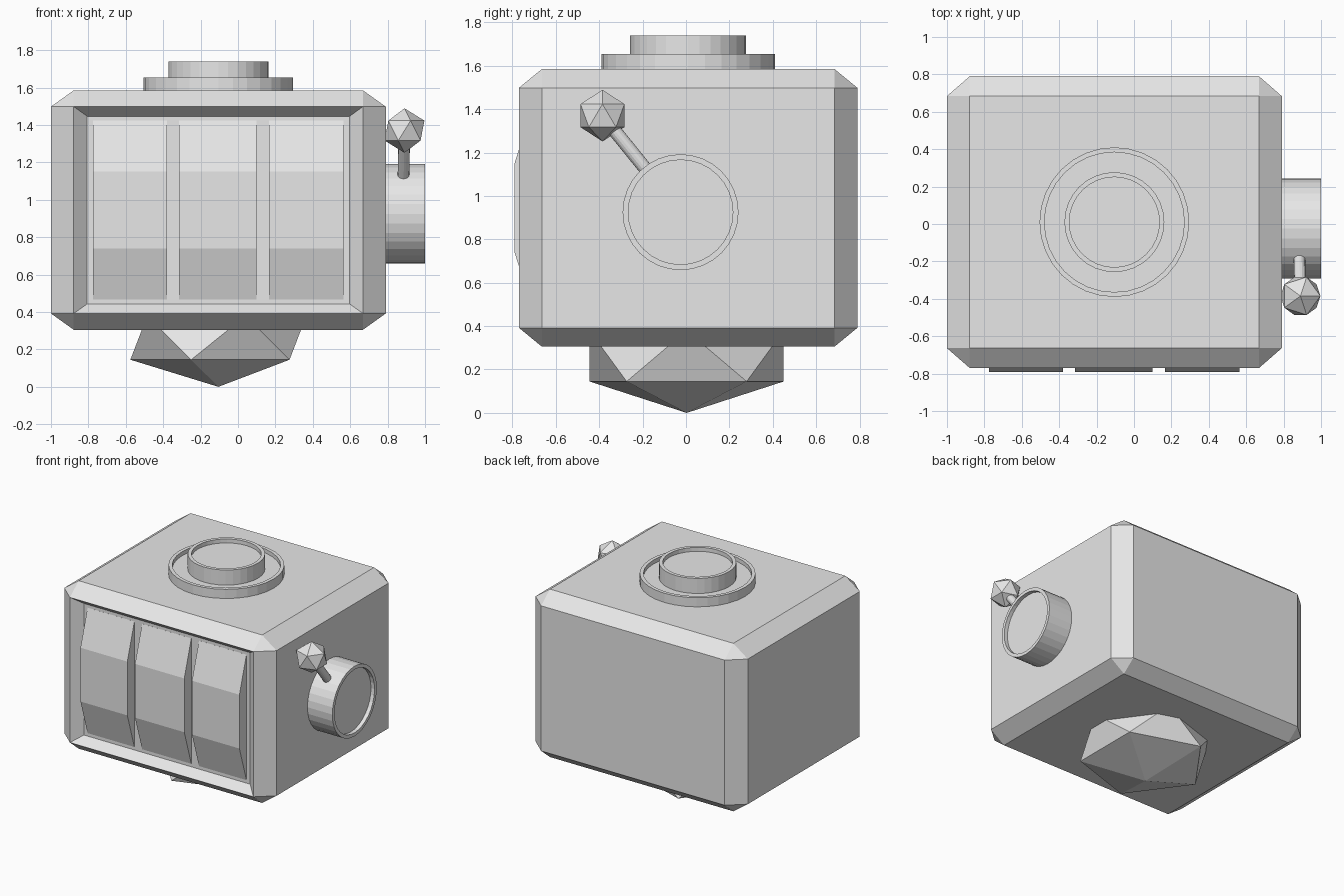
import bpy, bmesh
from math import pi
from mathutils import Matrix, Vector

cube = bpy.data.objects.get("Cube")
if cube:
    bpy.data.objects.remove(cube, do_unlink=True)

grey = bpy.data.materials.new("plain_grey")
grey.use_nodes = True
grey.diffuse_color = (0.8, 0.8, 0.8, 1)
grey.node_tree.nodes["Principled BSDF"].inputs["Base Color"].default_value = grey.diffuse_color


def finish(name, bm, matrix=None):
    """Turn a bmesh into a named, flat shaded, grey object."""
    if matrix is not None:
        bm.transform(matrix)
    bmesh.ops.recalc_face_normals(bm, faces=bm.faces)
    mesh = bpy.data.meshes.new(name)
    bm.to_mesh(mesh)
    bm.free()
    mesh.materials.append(grey)
    obj = bpy.data.objects.new(name, mesh)
    bpy.context.collection.objects.link(obj)
    return obj


def facing(bm, direction):
    return max(bm.faces, key=lambda f: (f.normal.dot(direction), f.calc_area()))


def dish(name, radius, height, matrix, rim=0.026, sink=0.03):
    """Cylinder standing on its base, with a sunken top inside a thin rim."""
    bm = bmesh.new()
    bmesh.ops.create_cone(bm, cap_ends=True, segments=32, radius1=radius,
                          radius2=radius, depth=height)
    bmesh.ops.translate(bm, verts=bm.verts, vec=(0, 0, height / 2))
    bm.normal_update()
    top = facing(bm, Vector((0, 0, 1)))
    bmesh.ops.inset_region(bm, faces=[top], thickness=rim)
    floor = bmesh.ops.extrude_discrete_faces(bm, faces=[top])["faces"][0]
    bmesh.ops.translate(bm, verts=floor.verts, vec=(0, 0, -sink))
    return finish(name, bm, matrix)


def ball(name, centre, size):
    """Twenty sided ball, stretched to size."""
    bm = bmesh.new()
    bmesh.ops.create_icosphere(bm, subdivisions=1, radius=1)
    return finish(name, bm, Matrix.Translation(centre) @ Matrix.Diagonal((*size, 1)))


# Cabinet: chamfered box with a sunken window in the front
bm = bmesh.new()
bmesh.ops.create_cube(bm, size=1)
bmesh.ops.bevel(bm, geom=bm.edges[:], offset=0.068, offset_type='OFFSET',
                segments=1, affect='EDGES', profile=0.5)
bm.normal_update()
front = facing(bm, Vector((0, -1, 0)))
bmesh.ops.inset_region(bm, faces=[front], thickness=0.057, depth=-0.042)
finish("cabinet", bm, Matrix.Translation((-0.105, 0.01, 0.945))
       @ Matrix.Diagonal((1.79, 1.56, 1.28, 1)))

# Three faceted reels behind the window
profile = [(-0.69, 0.467), (-0.705, 0.467), (-0.79, 0.74),
           (-0.79, 1.15), (-0.705, 1.423), (-0.69, 1.423)]
for side, (x0, x1) in {"right": (-0.775, -0.38), "middle": (-0.315, 0.1),
                       "left": (0.165, 0.565)}.items():
    bm = bmesh.new()
    face = bm.faces.new([bm.verts.new((x0, y, z)) for y, z in profile])
    swept = bmesh.ops.extrude_face_region(bm, geom=[face])["geom"]
    bmesh.ops.translate(bm, vec=(x1 - x0, 0, 0),
                        verts=[v for v in swept if isinstance(v, bmesh.types.BMVert)])
    bm.faces.ensure_lookup_table()
    finish(side + "_reel", bm)

# Stepped lamp on the roof
dish("lamp_base", 0.4, 0.075, Matrix.Translation((-0.105, 0.01, 1.58)))
dish("lamp_top", 0.267, 0.16, Matrix.Translation((-0.105, 0.01, 1.58)))

# Lever hub, arm and knob on the left side
hub = Vector((0.88, -0.025, 0.925))
knob = Vector((0.89, -0.385, 1.37))
dish("lever_hub", 0.267, 0.22,
     Matrix.Translation((0.78, hub.y, hub.z)) @ Matrix.Rotation(pi / 2, 4, 'Y'))
reach = knob - hub
start = hub + reach * 0.4
bm = bmesh.new()
bmesh.ops.create_cone(bm, cap_ends=True, segments=16, radius1=0.031, radius2=0.031,
                      depth=(knob - start).length)
finish("lever_arm", bm, Matrix.Translation((start + knob) / 2)
       @ reach.to_track_quat('Z', 'Y').to_matrix().to_4x4())
ball("lever_knob", knob, (0.119, 0.119, 0.119))

# Flattened gem foot under the cabinet
ball("gem_foot", (-0.105, 0.003, 0.262), (0.526, 0.526, 0.262))
